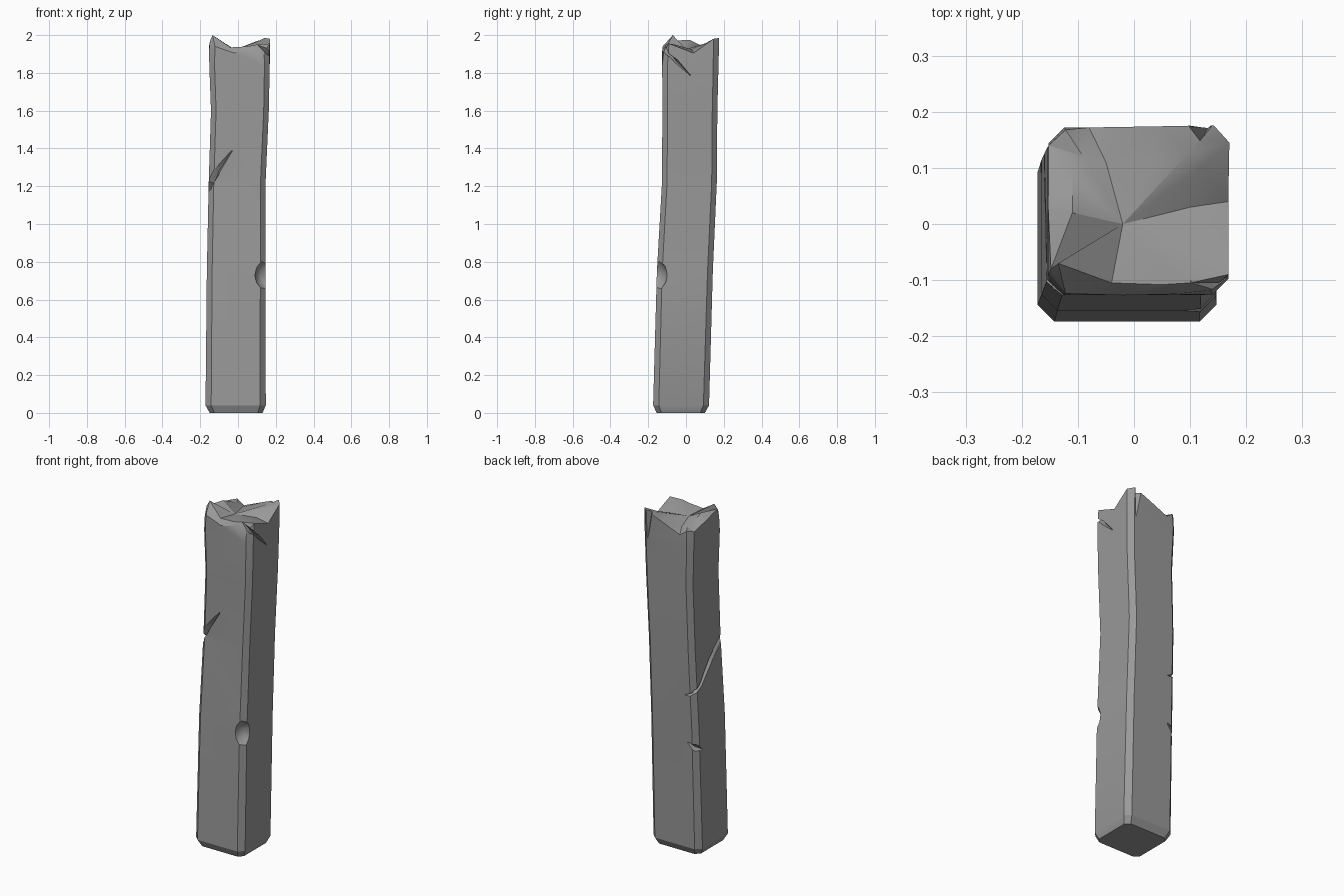
import bpy, bmesh, math
from mathutils import Vector

if "Cube" in bpy.data.objects:
    bpy.data.objects.remove(bpy.data.objects["Cube"], do_unlink=True)

grey = bpy.data.materials.new("weathered_grey")
grey.use_nodes = True
grey.diffuse_color = (0.32, 0.32, 0.32, 1)
grey.node_tree.nodes["Principled BSDF"].inputs["Base Color"].default_value = (0.32, 0.32, 0.32, 1)


def make_object(name, bm):
    bmesh.ops.recalc_face_normals(bm, faces=bm.faces)
    mesh = bpy.data.meshes.new(name)
    bm.to_mesh(mesh)
    bm.free()
    mesh.materials.append(grey)
    obj = bpy.data.objects.new(name, mesh)
    bpy.context.collection.objects.link(obj)
    return obj


def section(x0, x1, y0, y1, c):
    """Rectangle with cut corners, anticlockwise from the front left corner."""
    return [(x0 + c, y0), (x1 - c, y0), (x1, y0 + c), (x1, y1 - c),
            (x1 - c, y1), (x0 + c, y1), (x0, y1 - c), (x0, y0 + c)]


def bridge(bm, low, high):
    for i in range(len(low)):
        j = (i + 1) % len(low)
        bm.faces.new((low[i], low[j], high[j], high[i]))


# Leaning post body: z, x range, y range, corner cut
levels = [(0.0, -0.15, 0.13, -0.155, 0.10, 0.025),
          (0.04, -0.172, 0.147, -0.174, 0.122, 0.03),
          (0.75, -0.165, 0.146, -0.154, 0.142, 0.028),
          (1.22, -0.155, 0.146, -0.127, 0.163, 0.027),
          (1.60, -0.143, 0.163, -0.125, 0.166, 0.027),
          (1.84, -0.152, 0.168, -0.126, 0.172, 0.028)]
bm = bmesh.new()
rings = [[bm.verts.new((x, y, lv[0])) for x, y in section(*lv[1:])] for lv in levels]
bm.faces.new(rings[0])
for low, high in zip(rings, rings[1:]):
    bridge(bm, low, high)

# Jagged rim, with extra points along each side
rim = [(-0.122, -0.124, 1.94), (-0.02, -0.127, 1.905), (0.07, -0.125, 1.925), (0.138, -0.118, 1.91),
       (0.168, -0.09, 1.955), (0.168, 0.04, 1.905), (0.17, 0.145, 1.98), (0.142, 0.176, 1.985),
       (0.04, 0.174, 1.945), (-0.08, 0.172, 1.895), (-0.122, 0.168, 1.925), (-0.152, 0.14, 1.92),
       (-0.153, 0.03, 1.945), (-0.153, -0.09, 1.92)]
rim = [bm.verts.new(p) for p in rim]
owner = [0, 0, 1, 1, 2, 2, 3, 4, 4, 5, 5, 6, 6, 7]
for i in range(len(rim)):
    j = (i + 1) % len(rim)
    a, b = rings[-1][owner[i]], rings[-1][owner[j]]
    bm.faces.new((a, rim[j], rim[i]) if a == b else (a, b, rim[j], rim[i]))

# Broken top: splinters and hollows inside the rim
inner = [(-0.135, -0.07, 2.0), (-0.04, -0.105, 1.935), (0.05, -0.108, 1.94), (0.10, -0.105, 1.95),
         (0.12, -0.06, 1.95), (0.10, 0.03, 1.925), (0.12, 0.10, 1.955), (0.10, 0.13, 1.965),
         (0.03, 0.10, 1.935), (-0.05, 0.11, 1.915), (-0.09, 0.12, 1.925), (-0.11, 0.09, 1.94),
         (-0.11, 0.02, 1.975), (-0.148, -0.08, 1.97)]
inner = [bm.verts.new(p) for p in inner]
bridge(bm, rim, inner)
hub = bm.verts.new((-0.02, 0.0, 1.925))
for i in range(len(inner)):
    bm.faces.new((inner[i], inner[(i + 1) % len(inner)], hub))
bmesh.ops.triangulate(bm, faces=[f for f in bm.faces if len(f.verts) == 4])
post = make_object("broken_post", bm)


def carve(cutter):
    """Subtract a cutter from the post and discard it."""
    cutter.hide_render = True
    mod = post.modifiers.new("carve", 'BOOLEAN')
    mod.operation = 'DIFFERENCE'
    mod.solver = 'EXACT'
    mod.object = cutter
    bpy.context.view_layer.objects.active = post
    bpy.ops.object.modifier_apply(modifier=mod.name)
    bpy.data.objects.remove(cutter, do_unlink=True)


def gouge(name, path):
    """Diamond section swept along (point, outward, half width, depth)."""
    bm = bmesh.new()
    pts = [Vector(p[0]) for p in path]
    loops = []
    for i, (p, out, width, depth) in enumerate(path):
        out = Vector(out).normalized()
        along = pts[min(i + 1, len(pts) - 1)] - pts[max(i - 1, 0)]
        side = along.cross(out).normalized() * width
        loops.append([bm.verts.new(pts[i] + d) for d in (side, out * depth, -side, -out * depth)])
    bm.faces.new(loops[0])
    bm.faces.new(loops[-1])
    for a, b in zip(loops, loops[1:]):
        bridge(bm, a, b)
    carve(make_object(name, bm))


# Long split round the left side
gouge("left_split", [((-0.03, -0.128, 1.39), (0, -1, 0), 0.003, 0.008),
                     ((-0.11, -0.13, 1.28), (-0.4, -1, 0), 0.018, 0.025),
                     ((-0.156, -0.12, 1.215), (-1, -0.8, 0), 0.026, 0.04),
                     ((-0.158, 0.0, 1.11), (-1, 0, 0), 0.018, 0.022),
                     ((-0.158, 0.09, 1.0), (-1, 0, 0), 0.013, 0.018),
                     ((-0.15, 0.15, 0.965), (-1, 1, 0), 0.012, 0.018),
                     ((-0.10, 0.156, 0.95), (0, 1, 0), 0.003, 0.006)])

# Narrow crack below the broken top on the right
gouge("right_crack", [((0.09, -0.125, 1.965), (0.2, -1, 0), 0.012, 0.02),
                      ((0.155, -0.11, 1.915), (1, -1, 0), 0.014, 0.03),
                      ((0.168, -0.05, 1.86), (1, 0, 0), 0.010, 0.022),
                      ((0.168, 0.025, 1.785), (1, 0, 0), 0.002, 0.006)])

# Upright split in the back right corner
gouge("back_split", [((0.115, 0.174, 2.01), (0, 1, 0), 0.024, 0.03),
                     ((0.13, 0.172, 1.82), (0, 1, 0), 0.002, 0.006)])

# Small notch in the back left edge
gouge("back_left_notch", [((-0.17, 0.09, 0.625), (-1, 0.3, 0), 0.004, 0.006),
                          ((-0.154, 0.128, 0.64), (-1, 1, 0), 0.022, 0.022),
                          ((-0.11, 0.143, 0.67), (0, 1, 0), 0.004, 0.008)])

# Rounded chip in the front right edge
bm = bmesh.new()
bmesh.ops.create_icosphere(bm, subdivisions=2, radius=1)
for v in bm.verts:
    v.co = Vector((0.155 + v.co.x * 0.068, -0.165 + v.co.y * 0.068, 0.73 + max(v.co.z, -0.85) * 0.085))
carve(make_object("edge_chip", bm))

# Shade with sharp corners
bpy.ops.object.select_all(action='DESELECT')
post.select_set(True)
bpy.context.view_layer.objects.active = post
bpy.ops.object.shade_smooth_by_angle(angle=math.radians(25))
